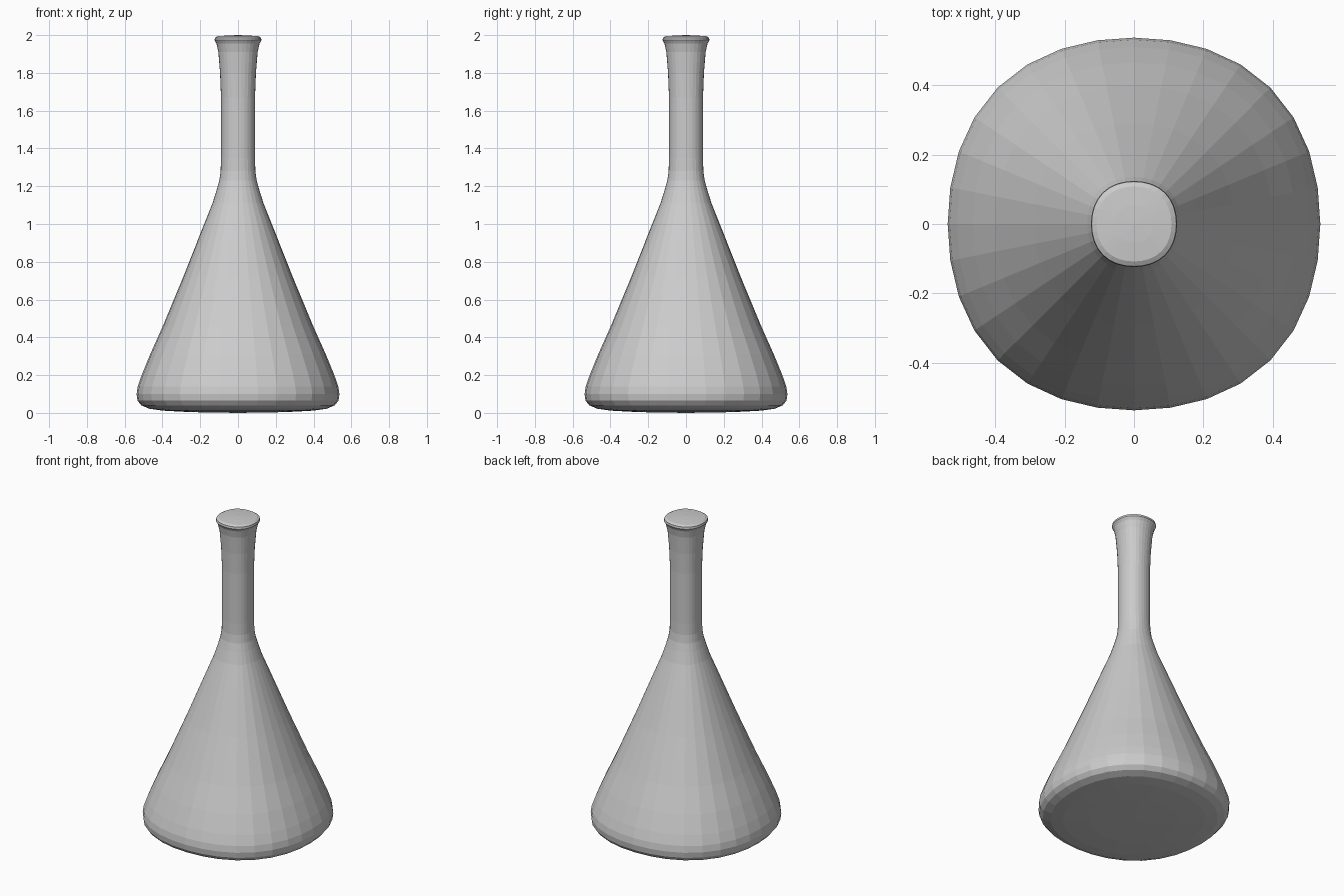
import bpy, bmesh
from math import cos, sin, pi

cube = bpy.data.objects.get("Cube")
if cube:
    bpy.data.objects.remove(cube, do_unlink=True)

SIDES = 32

# Plain grey surface
grey = bpy.data.materials.new("light_grey")
grey.use_nodes = True
colour = (0.6, 0.6, 0.6, 1)
grey.diffuse_color = colour
grey.node_tree.nodes["Principled BSDF"].inputs["Base Color"].default_value = colour

# Closed flask profile (radius, height): base, cone, neck, flared lip
profile = [
    (0.25, 0.004), (0.4, 0.012), (0.47, 0.022), (0.512, 0.04),
    (0.532, 0.065), (0.537, 0.1), (0.531, 0.14), (0.51, 0.2),
    (0.465, 0.31), (0.4, 0.455), (0.29, 0.72), (0.183, 0.99),
    (0.135, 1.11), (0.113, 1.18), (0.099, 1.23), (0.092, 1.28),
    (0.09, 1.35), (0.09, 1.67), (0.095, 1.8), (0.104, 1.91),
    (0.114, 1.955), (0.124, 1.973), (0.122, 1.986), (0.108, 1.994),
    (0.055, 1.998),
]


def ring(bm, radius, z):
    """Ring of points, very slightly fuller on the diagonals."""
    points = []
    for i in range(SIDES):
        a = 2 * pi * i / SIDES
        r = radius * (1 + 0.0175 * (1 - cos(4 * a)))
        points.append(bm.verts.new((r * cos(a), r * sin(a), z)))
    return points


bm = bmesh.new()
rings = [ring(bm, r, z) for r, z in profile]
for low, high in zip(rings, rings[1:]):
    for i in range(SIDES):
        j = (i + 1) % SIDES
        bm.faces.new((low[i], low[j], high[j], high[i]))

# Gently domed ends
for end, z in ((rings[0], 0), (rings[-1], 2)):
    centre = bm.verts.new((0, 0, z))
    for i in range(SIDES):
        bm.faces.new((end[i], end[(i + 1) % SIDES], centre))
bmesh.ops.recalc_face_normals(bm, faces=bm.faces)

mesh = bpy.data.meshes.new("flask")
bm.to_mesh(mesh)
bm.free()
mesh.materials.append(grey)
flask = bpy.data.objects.new("flask", mesh)
bpy.context.collection.objects.link(flask)
